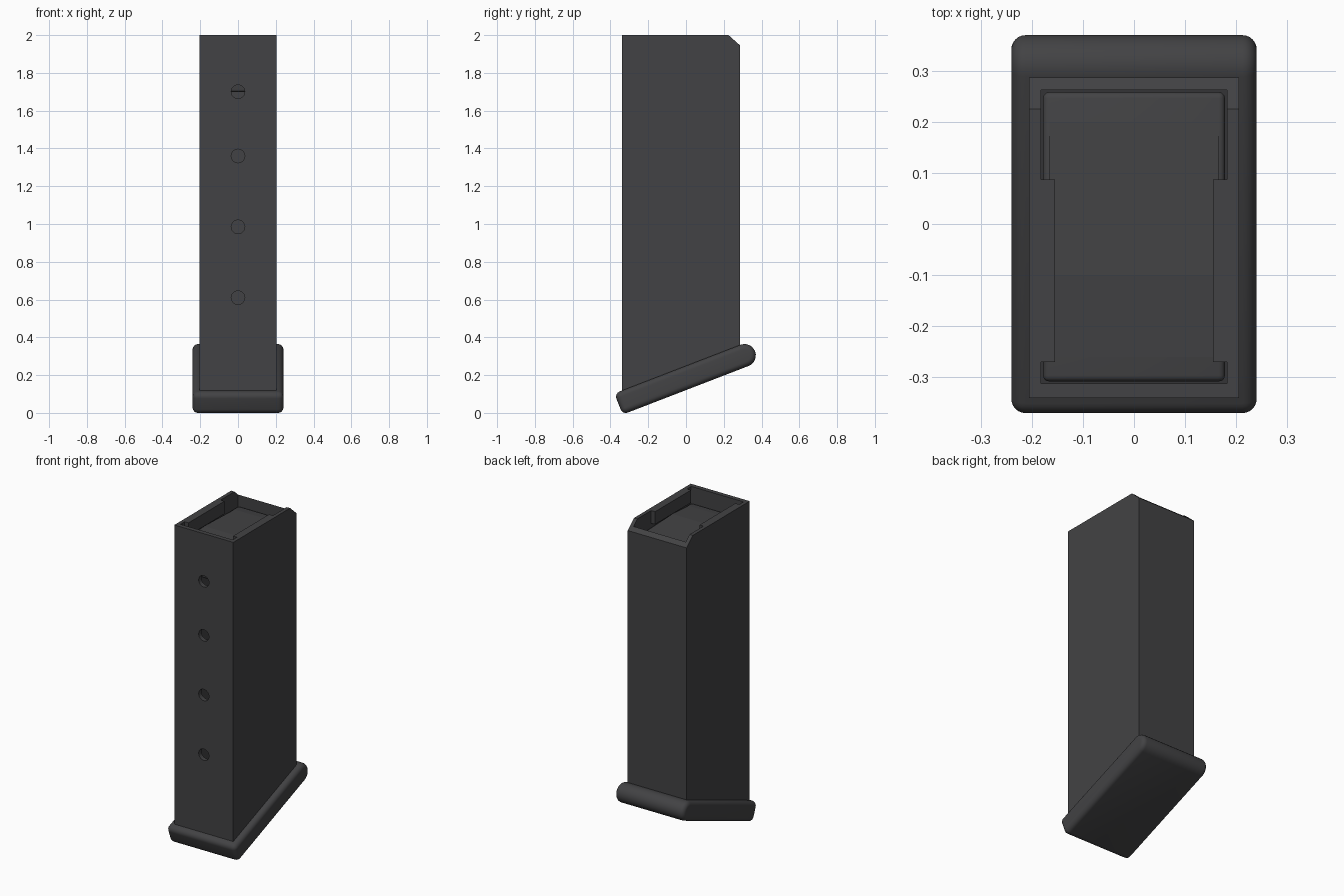
import bpy, bmesh, math

if "Cube" in bpy.data.objects:
    bpy.data.objects.remove(bpy.data.objects["Cube"])

mat = bpy.data.materials.new("dark_grey")
mat.diffuse_color = (0.055, 0.055, 0.058, 1)
mat.use_nodes = True
mat.node_tree.nodes["Principled BSDF"].inputs["Base Color"].default_value = mat.diffuse_color

TILT = math.radians(21.1)
SLOPE = math.tan(TILT)
CZ, HALF = 0.185, 0.06                      # base plate centre height, half thickness


def plate_top(y):
    return CZ + HALF / math.cos(TILT) + y * SLOPE


def make(name, bm):
    bmesh.ops.recalc_face_normals(bm, faces=bm.faces)
    me = bpy.data.meshes.new(name)
    bm.to_mesh(me)
    bm.free()
    me.materials.append(mat)
    ob = bpy.data.objects.new(name, me)
    bpy.context.collection.objects.link(ob)
    return ob


def loft(name, rings):
    """Skin closed rings of points and cap both ends."""
    bm = bmesh.new()
    vs = [[bm.verts.new(p) for p in ring] for ring in rings]
    n = len(vs[0])
    for a, b in zip(vs, vs[1:]):
        for i in range(n):
            j = (i + 1) % n
            bm.faces.new((a[i], a[j], b[j], b[i]))
    bm.faces.new(vs[0])
    bm.faces.new(vs[-1])
    return make(name, bm)


def prism(name, profile, half_x):
    return loft(name, [[(x, y, z) for y, z in profile] for x in (-half_x, half_x)])


def activate(ob):
    bpy.ops.object.select_all(action='DESELECT')
    ob.select_set(True)
    bpy.context.view_layer.objects.active = ob


def boolean(ob, other, op='DIFFERENCE'):
    activate(ob)
    m = ob.modifiers.new("bool", 'BOOLEAN')
    m.operation, m.object, m.solver = op, other, 'EXACT'
    bpy.ops.object.modifier_apply(modifier=m.name)
    bpy.data.objects.remove(other)


def smooth(ob):
    activate(ob)
    bpy.ops.object.shade_smooth_by_angle(angle=math.radians(35))


# Body: slanted foot, chamfered top rear edge, hollow inside
F, B = -0.34, 0.287
body = prism("body", [(F, plate_top(F) - 0.01), (B, plate_top(B) - 0.01),
                      (B, 1.945), (0.225, 2), (F, 2)], 0.205)
f, b = -0.312, 0.262
boolean(body, prism("cavity", [(f, plate_top(f) + 0.01), (b, plate_top(b) + 0.01),
                               (b, 2.1), (f, 2.1)], 0.182))

# Feed lips flush with the top rim
for s in (-1, 1):
    bm = bmesh.new()
    bmesh.ops.create_cube(bm, size=1)
    for v in bm.verts:
        v.co.x = s * (0.174 + v.co.x * 0.038)
        v.co.y = -0.0915 + v.co.y * 0.357
        v.co.z = 1.96 + v.co.z * 0.08
    boolean(body, make("feed_lip", bm), 'UNION')

# Round witness holes through the front wall
for z in (1.70, 1.36, 0.985, 0.61):
    c = [(0.036 * math.cos(i * math.tau / 24), z + 0.036 * math.sin(i * math.tau / 24))
         for i in range(24)]
    boolean(body, loft("hole", [[(x, y, h) for x, h in c] for y in (-0.4, -0.29)]))

# Follower: soft-edged platform with a raised middle
bm = bmesh.new()
bmesh.ops.create_cube(bm, size=1)
for v in bm.verts:
    v.co.x *= 0.356
    v.co.y = -0.025 + v.co.y * 0.566
    v.co.z = 1.80 + v.co.z * 0.2
bmesh.ops.bevel(bm, geom=bm.edges[:], offset=0.012, segments=3, profile=0.5, affect='EDGES')
smooth(make("follower", bm))
prism("follower_ridge", [(-0.26, 1.88), (0.2, 1.88), (0.2, 1.902), (-0.1, 1.912),
                         (-0.26, 1.902)], 0.165)


# Base plate: tilted slab, full-round rear end, eased front end and sides
def plate_ring(x, inset):
    pts = []
    corners = ((0.332, 0.0, -90, 90, 0.06), (-0.353, 0.03, 90, 180, 0.03),
               (-0.353, -0.03, 180, 270, 0.03))
    for u, v, a0, a1, r in corners:
        n = 12 if r > 0.05 else 6
        for i in range(n + 1):
            a = math.radians(a0 + (a1 - a0) * i / n)
            p, q = u + (r - inset) * math.cos(a), v + (r - inset) * math.sin(a)
            pts.append((x, p * math.cos(TILT) - q * math.sin(TILT),
                        CZ + p * math.sin(TILT) + q * math.cos(TILT)))
    return pts


R = 0.028
half = [(0.24 - R + R * math.sin(t), R * (1 - math.cos(t)))
        for t in (math.radians(15 * k) for k in range(7))]
rings = [plate_ring(-x, d) for x, d in reversed(half)] + [plate_ring(x, d) for x, d in half]
plate = loft("base_plate", rings)
smooth(plate)
low = min(v.co.z for v in plate.data.vertices)
for v in plate.data.vertices:
    v.co.z -= low
